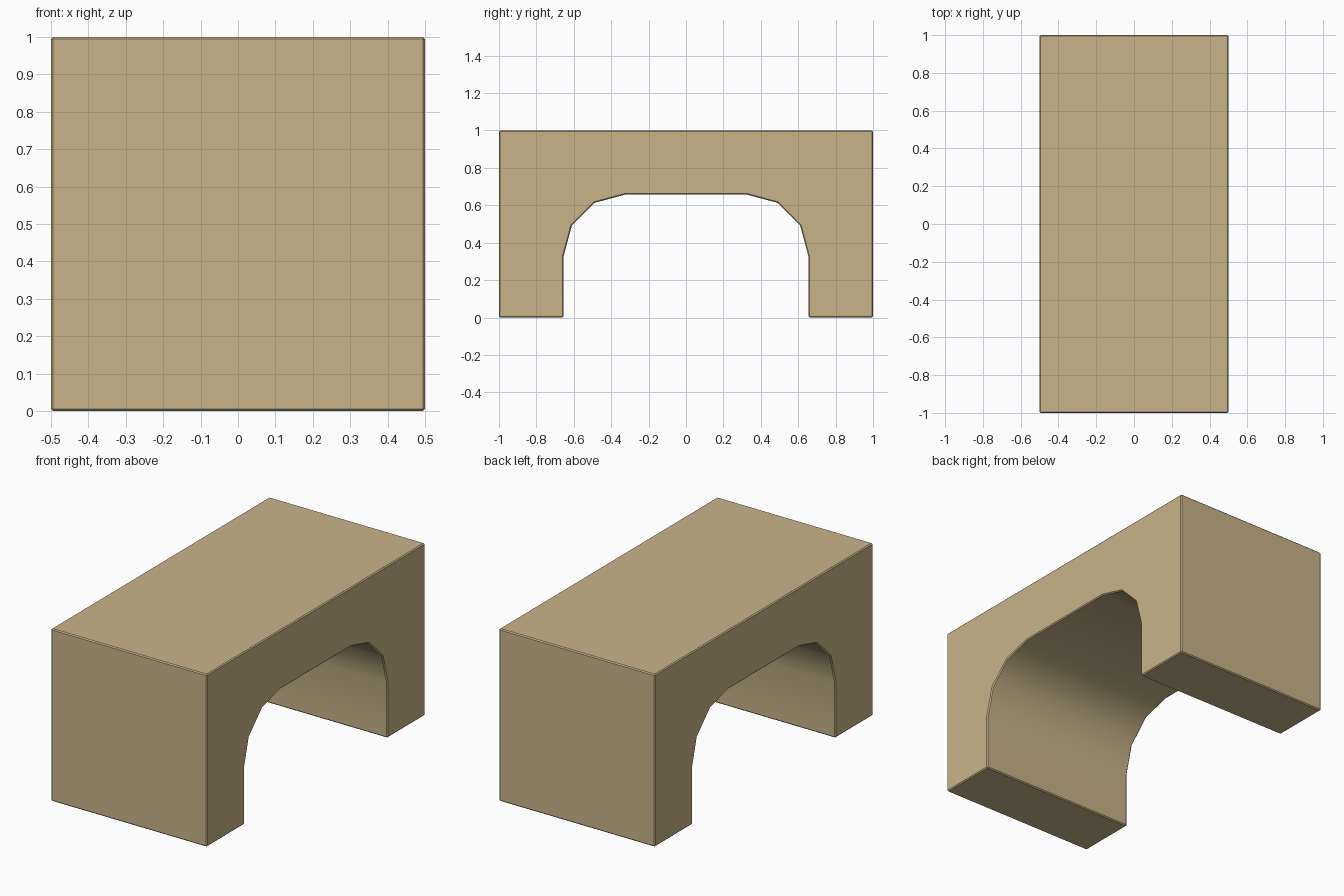
import bpy, bmesh, math

if "Cube" in bpy.data.objects:
    bpy.data.objects.remove(bpy.data.objects["Cube"])

HALF_X, HALF_Y, TOP = 0.5, 1.0, 1.0
ARCH_Y, ARCH_Z, R = 0.655, 0.658, 0.333   # opening half width, height, corner radius

# Half of the arch opening, from the floor to the crown (three facets per corner)
half = [(ARCH_Y, 0.0)]
for i in range(4):
    a = math.radians(30 * i)
    half.append((ARCH_Y - R + R * math.cos(a), ARCH_Z - R + R * math.sin(a)))

# Full bridge profile in the YZ plane
profile = [(-HALF_Y, 0), (-HALF_Y, TOP), (HALF_Y, TOP), (HALF_Y, 0)]
profile += half + [(-y, z) for y, z in reversed(half)]

# Extrude the profile across the width
bm = bmesh.new()
face = bm.faces.new([bm.verts.new((-HALF_X, y, z)) for y, z in profile])
ext = bmesh.ops.extrude_face_region(bm, geom=[face])
bmesh.ops.translate(bm, vec=(2 * HALF_X, 0, 0),
                    verts=[g for g in ext["geom"] if isinstance(g, bmesh.types.BMVert)])
bmesh.ops.recalc_face_normals(bm, faces=bm.faces)

# Tiny chamfer on the sharp edges
sharp = [e for e in bm.edges if e.calc_face_angle() > math.radians(50)]
bmesh.ops.bevel(bm, geom=sharp, offset=0.006, segments=1, affect='EDGES')
bmesh.ops.recalc_face_normals(bm, faces=bm.faces)

mesh = bpy.data.meshes.new("arch_block")
bm.to_mesh(mesh)
bm.free()
block = bpy.data.objects.new("arch_block", mesh)
bpy.context.collection.objects.link(block)

# Plain wood colour
wood = bpy.data.materials.new("light_wood")
wood.diffuse_color = (0.584, 0.456, 0.254, 1)
wood.use_nodes = True
wood.node_tree.nodes["Principled BSDF"].inputs["Base Color"].default_value = wood.diffuse_color
mesh.materials.append(wood)

# Smooth arch curve, crisp block edges
bpy.context.view_layer.objects.active = block
block.select_set(True)
bpy.ops.object.shade_smooth_by_angle(angle=math.radians(35))
